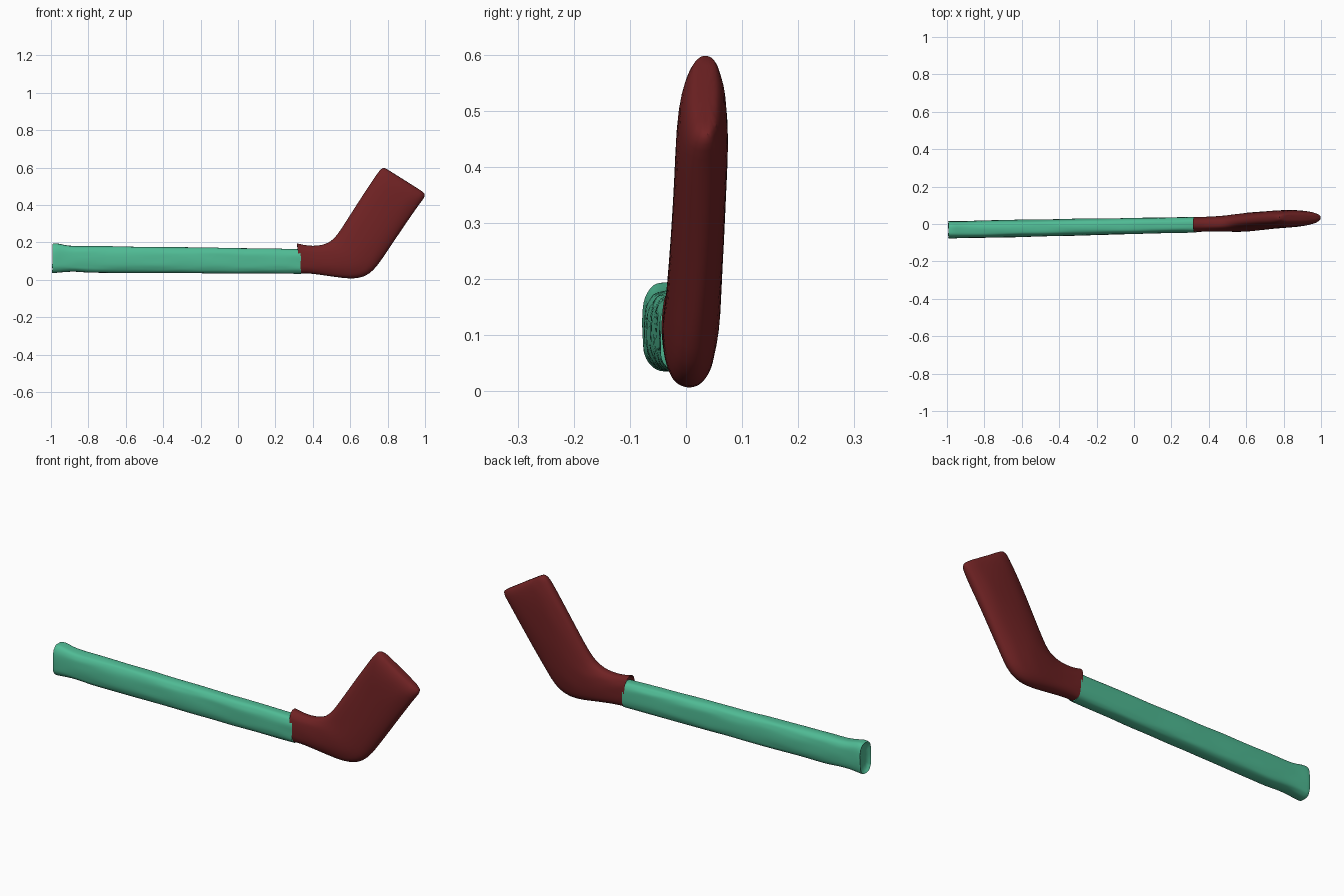
import bpy, bmesh, math, random
from mathutils import Vector

random.seed(4)
SIDES = 28


def material(name, color):
    m = bpy.data.materials.new(name)
    m.diffuse_color = color
    return m


def ring(sec, wobble):
    # superellipse spanning a top and a bottom edge point in the x-z plane
    tx, tz, bx, bz, y, half, power = sec
    top, bot = Vector((tx, y, tz)), Vector((bx, y, bz))
    mid, arm = (top + bot) / 2, (top - bot) / 2
    pts = []
    for i in range(SIDES):
        a = math.tau * i / SIDES
        c, s = math.cos(a), math.sin(a)
        u = math.copysign(abs(c) ** (2 / power), c)
        v = math.copysign(abs(s) ** (2 / power), s)
        p = mid + arm * u + Vector((0, half * v, 0))
        pts.append(p + Vector([random.uniform(-wobble, wobble) for _ in range(3)]))
    return pts


def loft(name, sections, mat, wobble, cap_start=False, cap_end=False):
    bm = bmesh.new()
    rings = [[bm.verts.new(p) for p in ring(s, wobble)] for s in sections]
    for a, b in zip(rings, rings[1:]):
        for i in range(SIDES):
            j = (i + 1) % SIDES
            bm.faces.new((a[i], a[j], b[j], b[i]))
    if cap_start:
        bm.faces.new(rings[0])
    if cap_end:
        bm.faces.new(rings[-1])
    bmesh.ops.recalc_face_normals(bm, faces=bm.faces)
    me = bpy.data.meshes.new(name)
    bm.to_mesh(me)
    bm.free()
    me.materials.append(mat)
    ob = bpy.data.objects.new(name, me)
    bpy.context.collection.objects.link(ob)
    sub = ob.modifiers.new("smooth", 'SUBSURF')
    sub.levels = sub.render_levels = 1
    bpy.context.view_layer.objects.active = ob
    ob.select_set(True)
    bpy.ops.object.shade_smooth_by_angle(angle=math.radians(45))
    ob.select_set(False)
    return ob


green = material("green", (0.08, 0.50, 0.30, 1))
maroon = material("maroon", (0.16, 0.016, 0.017, 1))

# Shaft: flared butt with a shallow hollow end, then a long even bar
shaft = [
    (-0.975, 0.17, -0.975, 0.06, -0.033, 0.022, 3),
    (-0.985, 0.188, -0.985, 0.042, -0.031, 0.040, 3),
    (-1.0, 0.194, -0.997, 0.035, -0.031, 0.046, 3),
    (-0.97, 0.198, -0.985, 0.035, -0.031, 0.048, 3),
    (-0.93, 0.186, -0.93, 0.042, -0.030, 0.046, 3),
    (-0.87, 0.179, -0.87, 0.044, -0.029, 0.046, 3),
]
for k in range(15):
    t = k / 14
    x = -0.80 + 1.135 * t
    shaft.append((x, 0.181 - 0.015 * t, x, 0.037 - 0.005 * t,
                  -0.027 + 0.023 * t, 0.047 - 0.005 * t, 2.9))
loft("shaft", shaft, green, 0.002, cap_start=True)

# Blade: ragged socket, bent heel and a flat paddle with a tapered tip
blade = [
    (0.315, 0.195, 0.335, 0.034, -0.003, 0.041, 2.6),
    (0.35, 0.186, 0.36, 0.036, -0.002, 0.040, 2.6),
    (0.40, 0.181, 0.43, 0.028, 0.000, 0.040, 2.5),
    (0.45, 0.187, 0.52, 0.015, 0.002, 0.043, 2.4),
    (0.485, 0.201, 0.61, 0.003, 0.005, 0.047, 2.3),
    (0.51, 0.219, 0.675, 0.014, 0.008, 0.049, 2.3),
    (0.535, 0.249, 0.725, 0.048, 0.012, 0.049, 2.3),
    (0.57, 0.302, 0.765, 0.103, 0.016, 0.048, 2.3),
    (0.62, 0.380, 0.82, 0.185, 0.021, 0.047, 2.4),
    (0.67, 0.458, 0.88, 0.274, 0.026, 0.047, 2.4),
    (0.72, 0.532, 0.94, 0.362, 0.029, 0.047, 2.5),
    (0.745, 0.570, 0.980, 0.418, 0.031, 0.042, 2.6),
    (0.762, 0.592, 0.998, 0.440, 0.033, 0.034, 2.8),
    (0.777, 0.600, 1.0, 0.459, 0.035, 0.024, 2.8),
    (0.790, 0.596, 0.992, 0.470, 0.036, 0.014, 2.8),
]
loft("blade", blade, maroon, 0.0015, cap_end=True)
